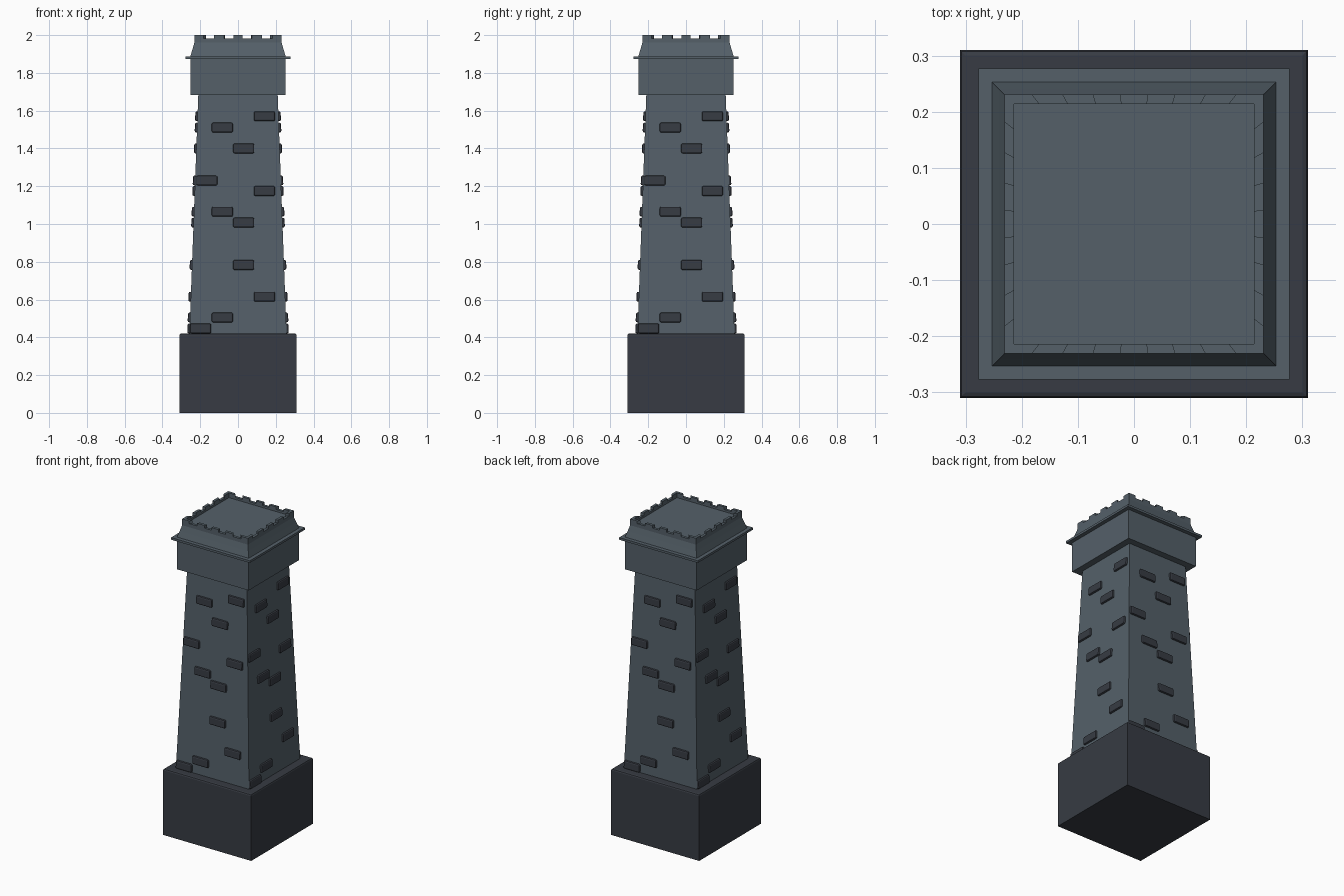
import bpy, bmesh, math
from mathutils import Matrix, Vector

if "Cube" in bpy.data.objects:
    bpy.data.objects.remove(bpy.data.objects["Cube"])


def material(name, rgb):
    m = bpy.data.materials.new(name)
    m.diffuse_color = (*rgb, 1)
    m.use_nodes = True
    m.node_tree.nodes["Principled BSDF"].inputs["Base Color"].default_value = m.diffuse_color
    return m


LIGHT = material("light slate", (0.089, 0.117, 0.141))
DARK = material("dark slate", (0.038, 0.044, 0.056))


def finish(bm, name, mat):
    bmesh.ops.recalc_face_normals(bm, faces=bm.faces[:])
    me = bpy.data.meshes.new(name)
    bm.to_mesh(me)
    bm.free()
    me.materials.append(mat)
    ob = bpy.data.objects.new(name, me)
    bpy.context.collection.objects.link(ob)
    return ob


def square_loft(name, profile, mat):
    """Stack square rings given as (half width, height) and cap both ends."""
    bm = bmesh.new()
    rings = [[bm.verts.new((sx * r, sy * r, z))
              for sx, sy in ((-1, -1), (1, -1), (1, 1), (-1, 1))]
             for r, z in profile]
    for a, b in zip(rings, rings[1:]):
        for i in range(4):
            j = (i + 1) % 4
            bm.faces.new((a[i], a[j], b[j], b[i]))
    bm.faces.new(rings[0][::-1])
    bm.faces.new(rings[-1])
    return finish(bm, name, mat)


def prism(bm, pts, z0, z1):
    lo = [bm.verts.new((x, y, z0)) for x, y in pts]
    hi = [bm.verts.new((x, y, z1)) for x, y in pts]
    bm.faces.new(lo[::-1])
    bm.faces.new(hi)
    for i in range(len(pts)):
        j = (i + 1) % len(pts)
        bm.faces.new((lo[i], lo[j], hi[j], hi[i]))


# Plinth with a softened top edge
square_loft("plinth", [(0.31, 0), (0.31, 0.411), (0.307, 0.418), (0.30, 0.421)], DARK)

# Tapered shaft
R0, Z0, R1, Z1 = 0.257, 0.42, 0.21, 1.69
square_loft("shaft", [(R0, Z0), (R1, Z1)], LIGHT)

# Upper block, thin rim, flared parapet with a sunken roof
square_loft("upper_block", [(0.252, 1.682), (0.252, 1.875)], LIGHT)
square_loft("rim", [(0.277, 1.873), (0.277, 1.887)], LIGHT)
OUT, IN, LEDGE, TOP = 0.231, 0.214, 1.983, 2.0
square_loft("parapet", [(0.253, 1.886), (0.241, 1.925), (OUT, 1.96), (OUT, LEDGE),
                        (IN, LEDGE), (IN, 1.97)], LIGHT)

# Merlons with radial sides, repeated around the four sides
bm = bmesh.new()
k = IN / OUT
for q in range(4):
    rot = Matrix.Rotation(q * math.pi / 2, 2)
    shapes = [[(a, -OUT), (b, -OUT), (b * k, -IN), (a * k, -IN)]
              for a, b in ((-0.128, -0.073), (-0.025, 0.025), (0.073, 0.128))]
    c = 0.182
    shapes.append([(c, -OUT), (OUT, -OUT), (OUT, -c), (IN, -c * k), (IN, -IN), (c * k, -IN)])
    for s in shapes:
        prism(bm, [tuple(rot @ Vector(p)) for p in s], LEDGE, TOP)
finish(bm, "merlons", LIGHT)

# Raised bricks: the same scatter on every face of the shaft
BRICKS = [(0.14, 1.57), (-0.083, 1.51), (0.03, 1.40), (-0.165, 1.23), (0.14, 1.175),
          (-0.083, 1.065), (0.03, 1.007), (0.03, 0.783), (0.14, 0.615),
          (-0.083, 0.505), (-0.198, 0.447)]
slope = math.atan((R0 - R1) / (Z1 - Z0))
bm = bmesh.new()
for q in range(4):
    for x, z in BRICKS:
        r = R0 + (R1 - R0) * (z - Z0) / (Z1 - Z0)
        mat = (Matrix.Rotation(q * math.pi / 2, 4, 'Z') @ Matrix.Translation((x, -r, z))
               @ Matrix.Rotation(-slope, 4, 'X') @ Matrix.Diagonal((0.112, 0.024, 0.052, 1)))
        bmesh.ops.create_cube(bm, size=1, matrix=mat)
bmesh.ops.bevel(bm, geom=bm.edges[:], offset=0.008, segments=2, profile=0.5,
                affect='EDGES')
finish(bm, "raised_bricks", DARK)
